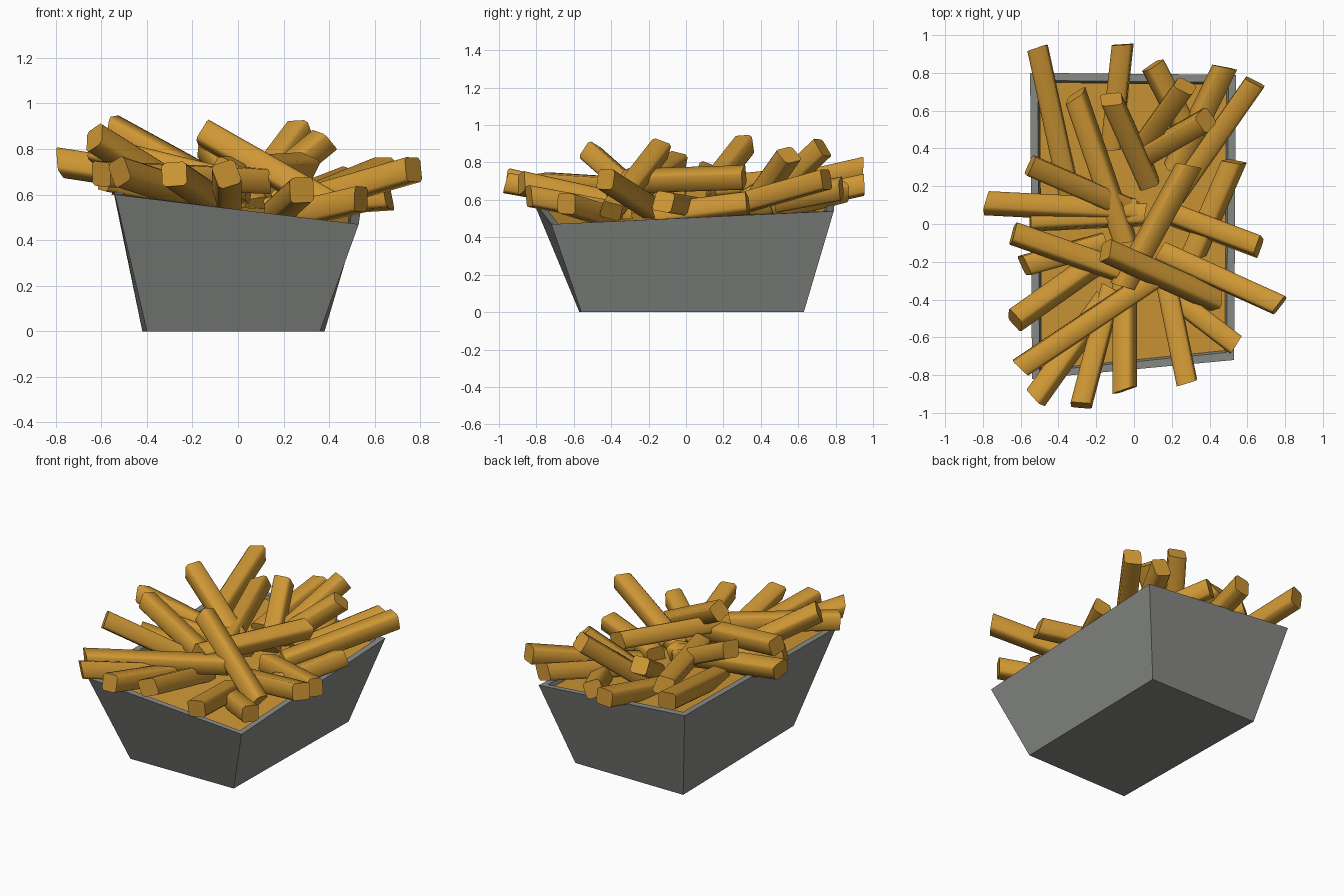
import bpy, bmesh, math, random
from mathutils import Vector, Matrix

if "Cube" in bpy.data.objects:
    bpy.data.objects.remove(bpy.data.objects["Cube"])

random.seed(7)


def material(name, rgb):
    m = bpy.data.materials.new(name)
    m.diffuse_color = (*rgb, 1)
    m.use_nodes = True
    m.node_tree.nodes["Principled BSDF"].inputs["Base Color"].default_value = m.diffuse_color
    return m


grey = material("tray grey", (0.25, 0.26, 0.24))
golden = material("fried golden", (0.62, 0.31, 0.035))


def finish(name, bm, mat, angle=35):
    bmesh.ops.recalc_face_normals(bm, faces=bm.faces)
    me = bpy.data.meshes.new(name)
    bm.to_mesh(me)
    bm.free()
    ob = bpy.data.objects.new(name, me)
    bpy.context.collection.objects.link(ob)
    me.materials.append(mat)
    bpy.ops.object.select_all(action='DESELECT')
    ob.select_set(True)
    bpy.context.view_layer.objects.active = ob
    bpy.ops.object.shade_smooth_by_angle(angle=math.radians(angle))
    return ob


def loft(name, rings, mat):
    """Skin through four-corner rings, capped at both ends."""
    bm = bmesh.new()
    loops = [[bm.verts.new(p) for p in ring] for ring in rings]
    for a, b in zip(loops, loops[1:]):
        for i in range(4):
            j = (i + 1) % 4
            bm.faces.new((a[i], a[j], b[j], b[i]))
    bm.faces.new(loops[0])
    bm.faces.new(loops[-1])
    return finish(name, bm, mat)


# Lopsided paper tray: flared walls, uneven rim, thin lip
base = [(-0.40, -0.57, 0), (0.36, -0.56, 0), (0.38, 0.63, 0), (-0.42, 0.63, 0)]
rim = [(-0.54, -0.82, 0.60), (0.53, -0.72, 0.47), (0.54, 0.79, 0.54), (-0.55, 0.80, 0.63)]


def inset(ring, d, dz):
    return [(x - math.copysign(d, x), y - math.copysign(d, y), z + dz) for x, y, z in ring]


loft("tray", [base, rim, inset(rim, 0.04, 0), inset(base, 0.02, 0.04)], grey)

# Packed fries filling the tray just under the rim
loft("packed_filling", [inset(base, 0.03, 0.06), inset(rim, 0.05, -0.025)], golden)


def fry(name, tip, inner, width=0.108):
    """Square stick from the tip to the inner end, with slanted cut ends."""
    a, b = Vector(tip), Vector(inner)
    d = b - a
    bm = bmesh.new()
    bmesh.ops.create_cube(bm, size=1)
    skew = [(random.uniform(-.3, .3), random.uniform(-.3, .3)) for _ in range(2)]
    for v in bm.verts:
        s = skew[0] if v.co.z < 0 else skew[1]
        x, y = v.co.x * width, v.co.y * width
        v.co = (x, y, v.co.z * d.length + x * s[0] + y * s[1])
    bmesh.ops.bevel(bm, geom=[e for e in bm.edges if abs((e.verts[0].co - e.verts[1].co).z) > 0.1],
                    offset=0.014, segments=1, affect='EDGES')
    rot = d.to_track_quat('Z', 'Y').to_matrix().to_4x4()
    roll = Matrix.Rotation(random.uniform(-0.5, 0.5), 4, 'Z')
    bm.transform(Matrix.Translation((a + b) / 2) @ rot @ roll)
    finish(name, bm, golden, 50)


# Each fry: outer tip x, y, z then inner end x, y, z
front_fries = [
    (0.54, -0.64, 0.58, 0.20, -0.38, 0.50),
    (0.28, -0.84, 0.62, 0.17, -0.30, 0.52),
    (-0.05, -0.88, 0.69, -0.05, -0.25, 0.55),
    (-0.28, -0.96, 0.69, -0.12, -0.35, 0.58),
    (-0.52, -0.92, 0.70, -0.15, -0.40, 0.58),
    (-0.60, -0.76, 0.69, 0.12, -0.28, 0.66),
    (-0.63, -0.51, 0.85, -0.15, -0.17, 0.55),
]
side_fries = [
    (-0.58, -0.22, 0.67, -0.15, -0.10, 0.58),
    (-0.64, -0.05, 0.80, 0.02, -0.28, 0.64),
    (-0.55, 0.02, 0.66, 0.05, 0.05, 0.62),
    (-0.78, 0.11, 0.74, 0.00, 0.07, 0.62),
    (-0.55, 0.31, 0.89, -0.02, 0.08, 0.60),
    (0.77, -0.43, 0.71, 0.15, -0.15, 0.53),
    (0.66, -0.12, 0.59, 0.18, 0.06, 0.56),
    (0.53, 0.33, 0.58, 0.32, -0.15, 0.52),
]
back_fries = [
    (0.64, 0.75, 0.71, 0.22, 0.15, 0.54),
    (0.48, 0.83, 0.66, 0.22, 0.30, 0.56),
    (0.27, 0.73, 0.88, 0.02, 0.38, 0.55),
    (0.38, 0.55, 0.84, 0.05, 0.36, 0.57),
    (0.10, 0.84, 0.65, 0.30, 0.45, 0.55),
    (-0.06, 0.95, 0.68, -0.12, 0.40, 0.56),
    (-0.51, 0.93, 0.77, -0.33, 0.10, 0.58),
    (-0.12, 0.66, 0.80, 0.08, 0.22, 0.54),
    (-0.31, 0.68, 0.72, -0.05, -0.08, 0.64),
]
top_fries = [
    (-0.15, -0.14, 0.87, 0.43, -0.40, 0.54),
    (0.29, 0.31, 0.72, -0.06, -0.33, 0.70),
]
for group, fries in (("front", front_fries), ("side", side_fries),
                     ("back", back_fries), ("top", top_fries)):
    for i, f in enumerate(fries):
        fry(f"{group}_fry_{i + 1}", f[:3], f[3:])
